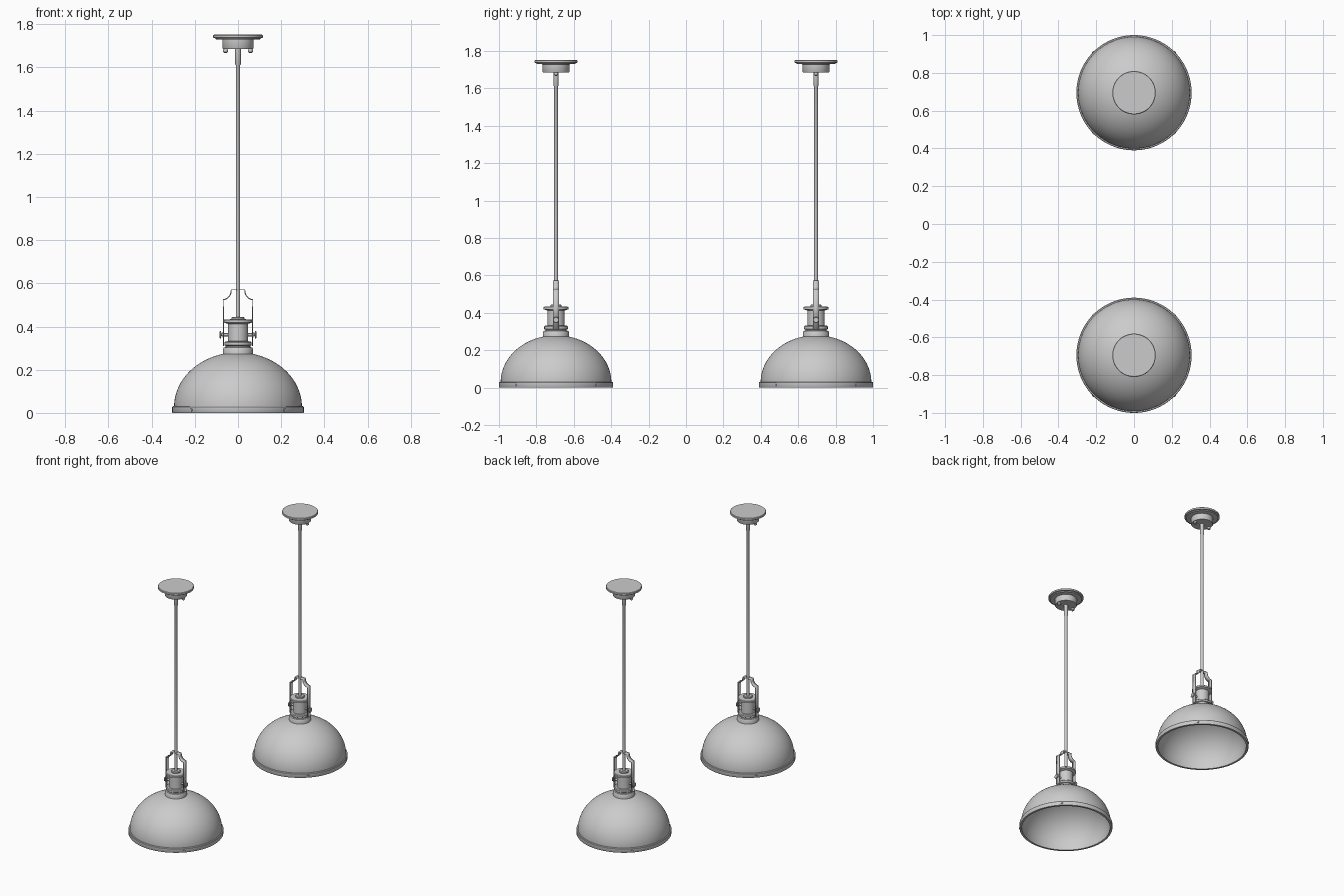
import bpy, bmesh
from math import sin, cos, pi, radians
from mathutils import Matrix, Vector

if "Cube" in bpy.data.objects:
    bpy.data.objects.remove(bpy.data.objects["Cube"])


def finish(bm, name, matrix=Matrix(), angle=35):
    bmesh.ops.recalc_face_normals(bm, faces=bm.faces)
    me = bpy.data.meshes.new(name)
    bm.to_mesh(me)
    bm.free()
    ob = bpy.data.objects.new(name, me)
    bpy.context.collection.objects.link(ob)
    ob.matrix_world = matrix
    bpy.ops.object.select_all(action='DESELECT')
    ob.select_set(True)
    bpy.context.view_layer.objects.active = ob
    bpy.ops.object.shade_smooth_by_angle(angle=radians(angle))
    return ob


def lathe(name, profile, matrix, closed=False, steps=64):
    """Revolve (radius, height) points about local z."""
    bm = bmesh.new()
    vs = [bm.verts.new((r, 0, z)) for r, z in profile]
    es = [bm.edges.new(p) for p in zip(vs, vs[1:])]
    if closed:
        es.append(bm.edges.new((vs[-1], vs[0])))
    bmesh.ops.spin(bm, geom=vs + es, cent=(0, 0, 0), axis=(0, 0, 1),
                   angle=2 * pi, steps=steps)
    bmesh.ops.remove_doubles(bm, verts=bm.verts, dist=1e-5)
    return finish(bm, name, matrix)


def strap(name, path, width, thick, matrix):
    """Bend a flat strip along an x-z path."""
    bm = bmesh.new()
    rows = [[bm.verts.new((x, y, z)) for y in (-width / 2, width / 2)] for x, z in path]
    for a, b in zip(rows, rows[1:]):
        bm.faces.new((a[0], a[1], b[1], b[0]))
    ob = finish(bm, name, matrix)
    mod = ob.modifiers.new("thickness", 'SOLIDIFY')
    mod.thickness = thick
    mod.offset = 0
    return ob


# Hollow dome section: outer ellipse up, inner ellipse back down
N = 24
arc = [i / N * radians(90) for i in range(N + 1)]
dome = [(0.296 * cos(a), 0.028 + 0.252 * sin(a)) for a in arc[:-1]] + [(0, 0.28)]
inner = [(0.290 * cos(a), 0.028 + 0.246 * sin(a)) for a in arc[:-1]] + [(0, 0.274)]
dome_profile = [(0.290, 0.004), (0.296, 0.004)] + dome + inner[::-1]

rim = [(0.289, 0), (0.303, 0), (0.305, 0.003), (0.305, 0.027), (0.302, 0.031), (0.289, 0.031)]

socket = [(0, 0.268), (0.070, 0.268), (0.070, 0.296), (0.066, 0.303), (0.057, 0.305),
          (0.057, 0.310), (0.063, 0.314), (0.063, 0.326), (0.058, 0.331), (0.046, 0.332),
          (0.046, 0.412), (0.058, 0.416), (0.066, 0.419), (0.066, 0.430), (0.062, 0.433),
          (0.030, 0.434), (0.030, 0.441), (0.026, 0.445), (0, 0.445)]

rod = [(0, 0.44), (0.010, 0.44), (0.010, 1.61), (0.013, 1.615), (0.013, 1.69), (0, 1.69)]

canopy = [(0, 1.686), (0.070, 1.686), (0.072, 1.689), (0.072, 1.729), (0.104, 1.731),
          (0.106, 1.736), (0.115, 1.738), (0.115, 1.749), (0.112, 1.752), (0, 1.752)]

# Yoke: straight legs, concave shoulders, flat top
left = [(-0.068, 0.31), (-0.068, 0.525)]
left += [(-0.068 + 0.037 * sin(t), 0.570 - 0.045 * cos(t))
         for t in [radians(15 * k) for k in range(1, 7)]]
yoke = left + [(-x, z) for x, z in reversed(left)]

knob = [(0, 0.040), (0.007, 0.040), (0.007, 0.064), (0.012, 0.065), (0.012, 0.071),
        (0.006, 0.072), (0.006, 0.077), (0.017, 0.079), (0.017, 0.083), (0.013, 0.086), (0, 0.086)]

ball = [(0, 1.666), (0.006, 1.667), (0.011, 1.672), (0.012, 1.678), (0.010, 1.684),
        (0.006, 1.687), (0, 1.688)]

rim_screw = [(0, 0.300), (0.007, 0.300), (0.007, 0.306), (0.005, 0.308), (0, 0.308)]

for side, y in (("front", -0.695), ("back", 0.695)):
    base = Matrix.Translation((0, y, 0))
    # Shade
    lathe(side + "_dome_shade", dome_profile, base, steps=96)
    lathe(side + "_shade_rim", rim, base, closed=True, steps=96)
    for k in range(4):
        m = (base @ Matrix.Translation((0, 0, 0.014))
             @ Matrix.Rotation(radians(45 + 90 * k), 4, 'Z') @ Matrix.Rotation(pi / 2, 4, 'Y'))
        lathe(f"{side}_rim_screw_{k + 1}", rim_screw, m, steps=12)
    # Socket, yoke and thumb screws
    lathe(side + "_socket", socket, base)
    strap(side + "_yoke", yoke, 0.032, 0.005, base)
    for s, label in ((1, "right"), (-1, "left")):
        m = base @ Matrix.Translation((0, 0, 0.362)) @ Matrix.Rotation(s * pi / 2, 4, 'Y')
        lathe(f"{side}_{label}_thumb_screw", knob, m, steps=20)
        # Canopy nuts
        lathe(f"{side}_{label}_canopy_nut", ball,
              base @ Matrix.Translation((s * 0.058, 0, 0)), steps=16)
    # Stem and ceiling canopy
    lathe(side + "_stem", rod, base, steps=24)
    lathe(side + "_canopy", canopy, base)
